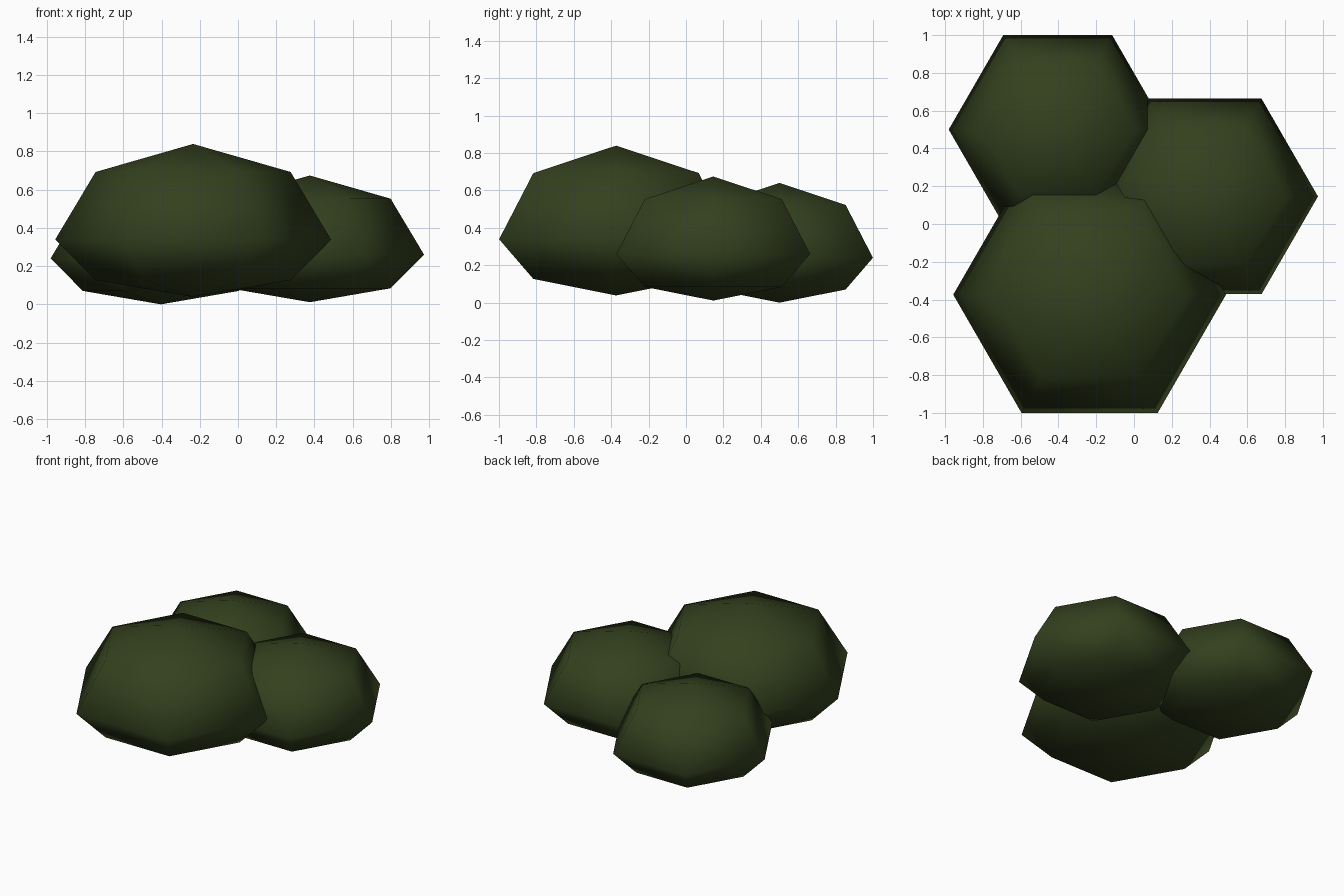
import bpy, bmesh, math
from mathutils import Matrix

if "Cube" in bpy.data.objects:
    bpy.data.objects.remove(bpy.data.objects["Cube"])

leaf = bpy.data.materials.new("dark leaf green")
leaf.diffuse_color = (0.034, 0.052, 0.013, 1)
leaf.use_nodes = True
leaf.node_tree.nodes["Principled BSDF"].inputs["Base Color"].default_value = leaf.diffuse_color


def clump(name, x, y, z, r):
    """Six-sided ball, flattened, with a shallower underside."""
    bm = bmesh.new()
    bmesh.ops.create_uvsphere(bm, u_segments=6, v_segments=4, radius=r,
                              matrix=Matrix.Rotation(math.radians(30), 4, 'Z'))
    for v in bm.verts:
        v.co.z *= 0.693 if v.co.z > 0 else 0.416
    for f in bm.faces:
        f.smooth = True
    me = bpy.data.meshes.new(name)
    bm.to_mesh(me)
    bm.free()
    me.materials.append(leaf)
    ob = bpy.data.objects.new(name, me)
    ob.location = (x, y, z)
    bpy.context.collection.objects.link(ob)


# Three overlapping bush clumps
clump("large_clump", -0.235, -0.374, 0.339, 0.722)
clump("medium_clump", 0.376, 0.146, 0.260, 0.598)
clump("small_clump", -0.404, 0.500, 0.240, 0.577)
